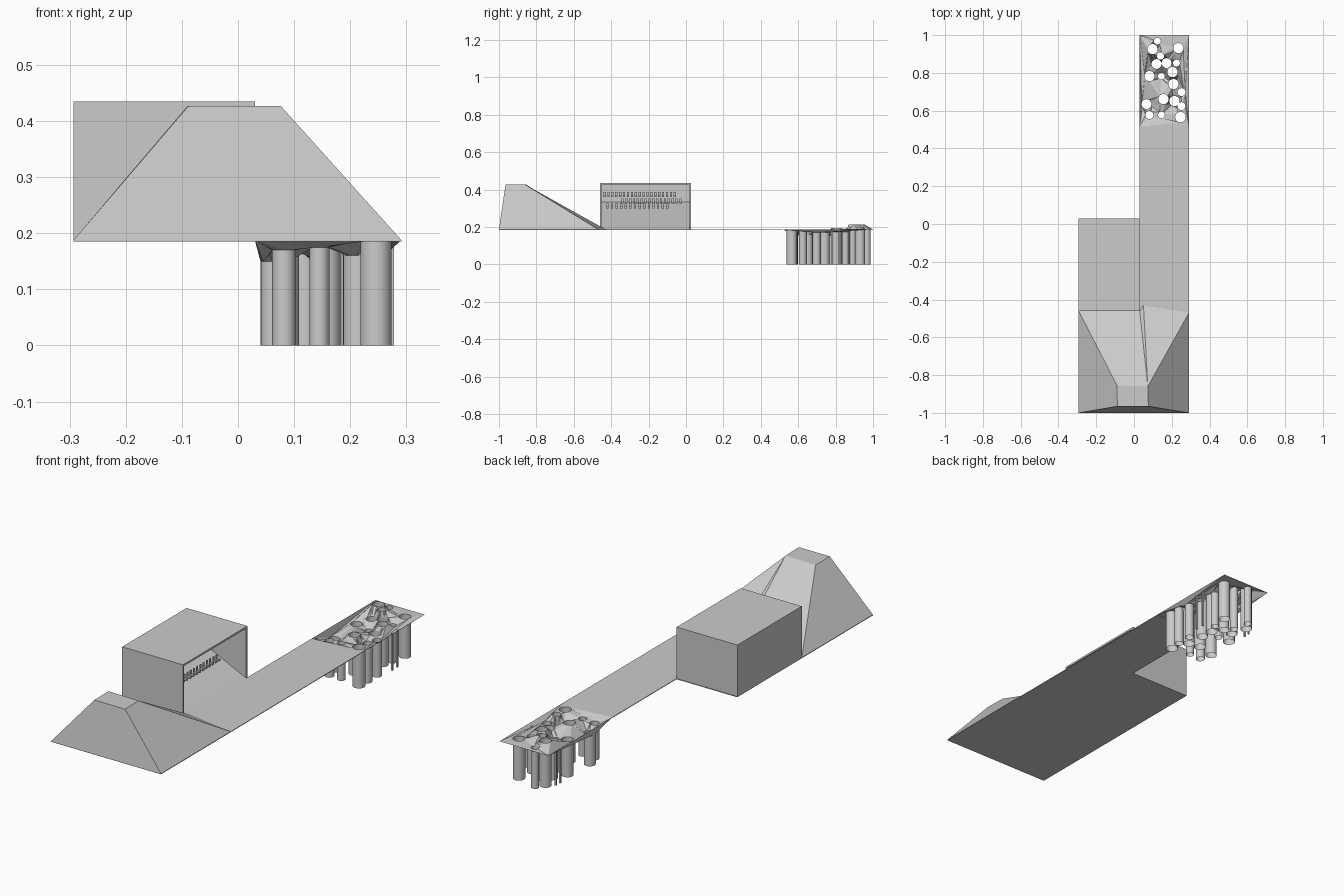
import bpy, bmesh, math
from mathutils import Vector
from mathutils.geometry import delaunay_2d_cdt

if "Cube" in bpy.data.objects:
    bpy.data.objects.remove(bpy.data.objects["Cube"])


def make(name, verts, faces):
    me = bpy.data.meshes.new(name)
    me.from_pydata(verts, [], faces)
    bm = bmesh.new()
    bm.from_mesh(me)
    bmesh.ops.recalc_face_normals(bm, faces=bm.faces)
    bm.to_mesh(me)
    bm.free()
    ob = bpy.data.objects.new(name, me)
    bpy.context.collection.objects.link(ob)
    return ob


def prism(name, outline, z0, z1):
    n = len(outline)
    v = [(x, y, z) for z in (z0, z1) for x, y in outline]
    f = [tuple(range(n)), tuple(range(n, 2 * n))]
    f += [(i, (i + 1) % n, (i + 1) % n + n, i + n) for i in range(n)]
    return make(name, v, f)


def add_box(verts, faces, lo, hi):
    b = len(verts)
    verts += [(x, y, z) for x in (lo[0], hi[0]) for y in (lo[1], hi[1]) for z in (lo[2], hi[2])]
    for q in ((0, 1, 3, 2), (4, 6, 7, 5), (0, 4, 5, 1), (2, 3, 7, 6), (0, 2, 6, 4), (1, 5, 7, 3)):
        faces.append(tuple(b + i for i in q))


X0, XM, X1 = -0.293, 0.03, 0.291
DECK = 0.188

# L-shaped deck with the long walkway
prism("deck", [(X0, -1), (X1, -1), (X1, 0.515), (XM, 0.515), (XM, 0.03), (X0, 0.03)], 0.185, DECK)

# Hill with a cut-off top and a crease down its back slope
hill_v = [(X0, -1, DECK), (X1, -1, DECK), (X1, -0.47, DECK), (0.05, -0.43, DECK),
          (XM, -0.46, DECK), (X0, -0.46, DECK),
          (-0.088, -0.965, 0.427), (0.076, -0.965, 0.427), (0.073, -0.86, 0.427), (-0.09, -0.855, 0.427)]
make("hill", hill_v, [(0, 1, 7, 6), (1, 2, 8, 7), (2, 3, 8), (3, 4, 8), (4, 5, 9, 8),
                      (5, 0, 6, 9), (6, 7, 8, 9), (5, 4, 3, 2, 1, 0)])

# Hall: hollow box open towards +x
v, f = [], []
Y0, Y1, TOP, T = -0.46, 0.028, 0.435, 0.009
add_box(v, f, (X0, Y0, 0.186), (X0 + T, Y1, TOP))
add_box(v, f, (X0 + T, Y0, 0.186), (XM, Y0 + T, TOP))
add_box(v, f, (X0 + T, Y1 - T, 0.186), (XM, Y1, TOP))
add_box(v, f, (X0 + T, Y0 + T, TOP - T), (XM, Y1 - T, TOP))
make("hall_shell", v, f)

# Sloping floor inside the hall
ya, yb, xb = Y0 + T, Y1 - T, X0 + T
make("hall_ramp", [(XM, ya, DECK), (XM, yb, DECK), (xb, ya, 0.335), (xb, yb, 0.335),
                   (xb, ya, DECK), (xb, yb, DECK)],
     [(0, 1, 3, 2), (2, 3, 5, 4), (0, 4, 5, 1), (0, 2, 4), (1, 5, 3)])

# Rows of small seats above the ramp
v, f = [], []
for x, z, y_start, y_end, n in ((-0.035, 0.30, -0.42, -0.1, 14),
                                (-0.12, 0.325, -0.34, -0.03, 16),
                                (-0.21, 0.36, -0.435, -0.06, 19)):
    for i in range(n):
        y = y_start + (y_end - y_start) * i / (n - 1)
        add_box(v, f, (x - 0.008, y - 0.006, z), (x + 0.008, y + 0.006, z + 0.01))
        add_box(v, f, (x - 0.01, y - 0.006, z), (x - 0.007, y + 0.006, z + 0.027))
make("seats", v, f)

# Open tubes: x, y, radius, top height
tubes = [(0.098, 0.926, 0.027, 0.215), (0.124, 0.968, 0.018, 0.19), (0.235, 0.931, 0.027, 0.19),
         (0.14, 0.889, 0.019, 0.215), (0.119, 0.847, 0.026, 0.18), (0.172, 0.852, 0.026, 0.19),
         (0.225, 0.852, 0.018, 0.175), (0.082, 0.783, 0.027, 0.17), (0.145, 0.783, 0.018, 0.155),
         (0.204, 0.804, 0.027, 0.195), (0.209, 0.741, 0.027, 0.175), (0.251, 0.698, 0.021, 0.17),
         (0.066, 0.635, 0.026, 0.15), (0.156, 0.661, 0.027, 0.185), (0.214, 0.651, 0.027, 0.16),
         (0.251, 0.624, 0.021, 0.185), (0.082, 0.577, 0.021, 0.17), (0.145, 0.577, 0.018, 0.175),
         (0.246, 0.566, 0.028, 0.187)]
SEG = 20
pts = [(XM, 0.515, DECK), (X1, 0.515, DECK), (X1, 1, DECK), (XM, 1, DECK)]
edges = [(0, 1), (1, 2), (2, 3), (3, 0)]
tv, tf = [], []
for x, y, r, h in tubes:
    b, t = len(pts), len(tv)
    ring = [(x + r * math.cos(2 * math.pi * i / SEG), y + r * math.sin(2 * math.pi * i / SEG)) for i in range(SEG)]
    pts += [(px, py, h) for px, py in ring]
    tv += [(px, py, 0) for px, py in ring] + [(px, py, h) for px, py in ring]
    for i in range(SEG):
        j = (i + 1) % SEG
        edges.append((b + i, b + j))
        tf.append((t + i, t + j, t + SEG + j, t + SEG + i))
columns = make("tube_columns", tv, tf)

# Folded canopy stretched between the tube rims and the deck edge
cv, _, cf, orig, _, _ = delaunay_2d_cdt([Vector(p[:2]) for p in pts], edges, [], 0, 1e-6)
height = [pts[o[0]][2] if o else DECK for o in orig]


def in_hole(face):
    c = sum((cv[i] for i in face), Vector((0, 0))) / len(face)
    return any((c - Vector((x, y))).length < r * 0.985 for x, y, r, h in tubes)


make("canopy", [(p.x, p.y, z) for p, z in zip(cv, height)],
     [tuple(q) for q in cf if not in_hole(q)])

# Thin rods near the canopy edges
v, f = [], []
for x, y in ((0.06, 0.87), (0.062, 0.9), (0.272, 0.82), (0.274, 0.78)):
    add_box(v, f, (x - 0.004, y - 0.004, 0), (x + 0.004, y + 0.004, 0.18))
make("rods", v, f)

# Smooth the round tubes only
bpy.context.view_layer.objects.active = columns
columns.select_set(True)
bpy.ops.object.shade_smooth_by_angle()
